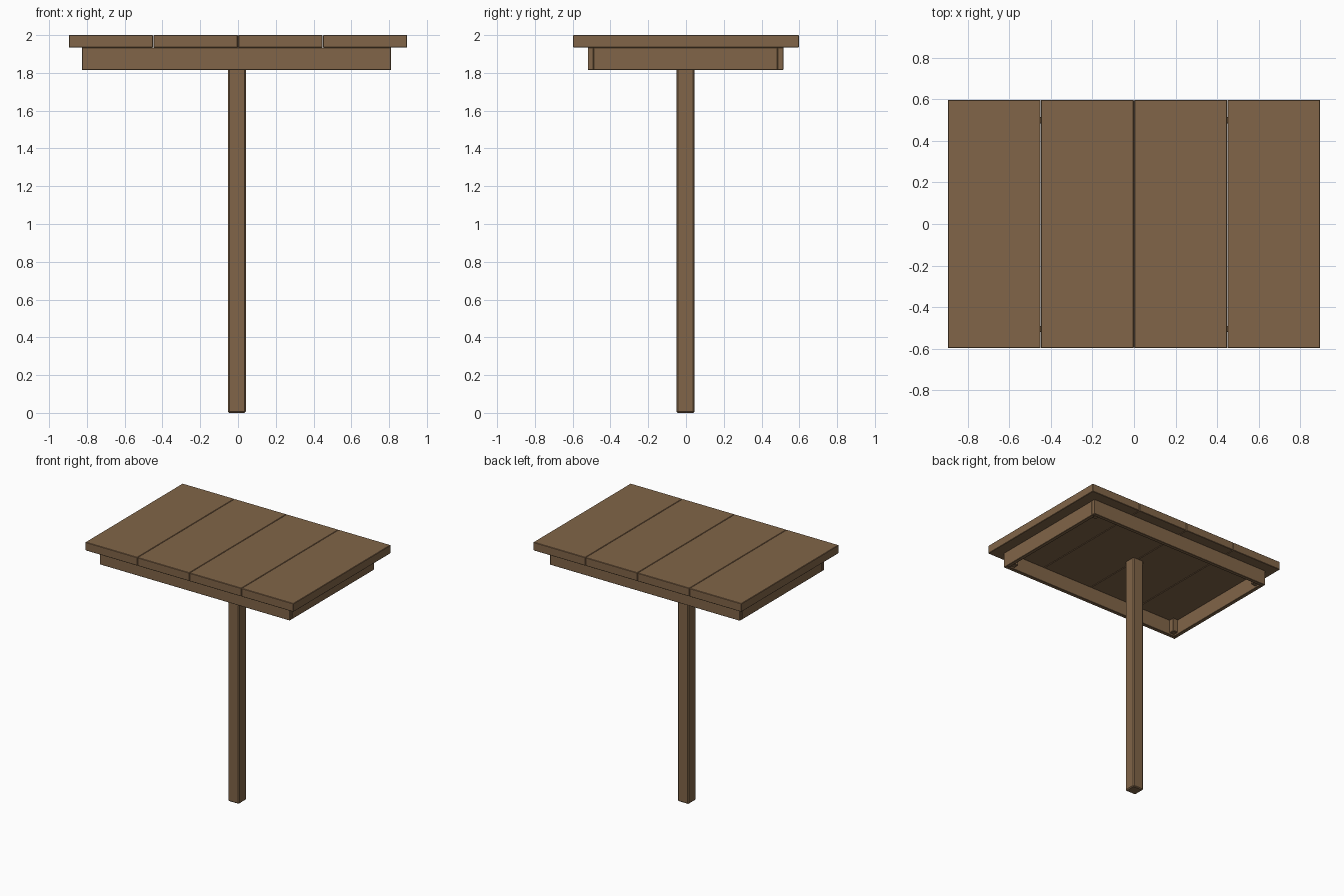
import bpy

cube = bpy.data.objects.get("Cube")
if cube:
    bpy.data.objects.remove(cube, do_unlink=True)

# Single wood colour
wood = bpy.data.materials.new("brown_wood")
wood.use_nodes = True
colour = (0.22, 0.13, 0.065, 1)
wood.diffuse_color = colour
bsdf = wood.node_tree.nodes["Principled BSDF"]
bsdf.inputs["Base Color"].default_value = colour
bsdf.inputs["Roughness"].default_value = 0.8


def beam(name, low, high, bevel=0.004):
    """Wooden box between two corners, with softened edges."""
    centre = [(a + b) / 2 for a, b in zip(low, high)]
    bpy.ops.mesh.primitive_cube_add(size=1, location=centre)
    ob = bpy.context.object
    ob.name = name
    ob.scale = [b - a for a, b in zip(low, high)]
    bpy.ops.object.transform_apply(location=False, rotation=False, scale=True)
    ob.data.materials.append(wood)
    mod = ob.modifiers.new("soft_edges", 'BEVEL')
    mod.width = bevel
    mod.segments = 1
    return ob


# Table top: four planks running front to back
plank_width, gap = 0.4485, 0.001
left_edge = -0.897
for i in range(4):
    x = left_edge + i * plank_width
    beam(f"top_plank_{i + 1}", (x + gap, -0.598, 1.935),
         (x + plank_width - gap, 0.598, 2.0), 0.003)

# Apron frame under the top
x0, x1, y0, y1 = -0.825, 0.81, -0.52, 0.515
z0, z1, t = 1.815, 1.935, 0.03
beam("front_apron", (x0, y0, z0), (x1, y0 + t, z1), 0.002)
beam("back_apron", (x0, y1 - t, z0), (x1, y1, z1), 0.002)
beam("right_apron", (x0, y0 + t, z0), (x0 + t, y1 - t, z1), 0.002)
beam("left_apron", (x1 - t, y0 + t, z0), (x1, y1 - t, z1), 0.002)

# Small blocks inside the apron corners
block = 0.045
for side, bx in (("right", x0 + t), ("left", x1 - t - block)):
    for end, by in (("front", y0 + t), ("back", y1 - t - block)):
        beam(f"{end}_{side}_corner_block", (bx, by, z0 + 0.01),
             (bx + block, by + block, z1))

# Central post
beam("centre_post", (-0.053, -0.05, 0), (0.042, 0.045, 1.96), 0.007)
